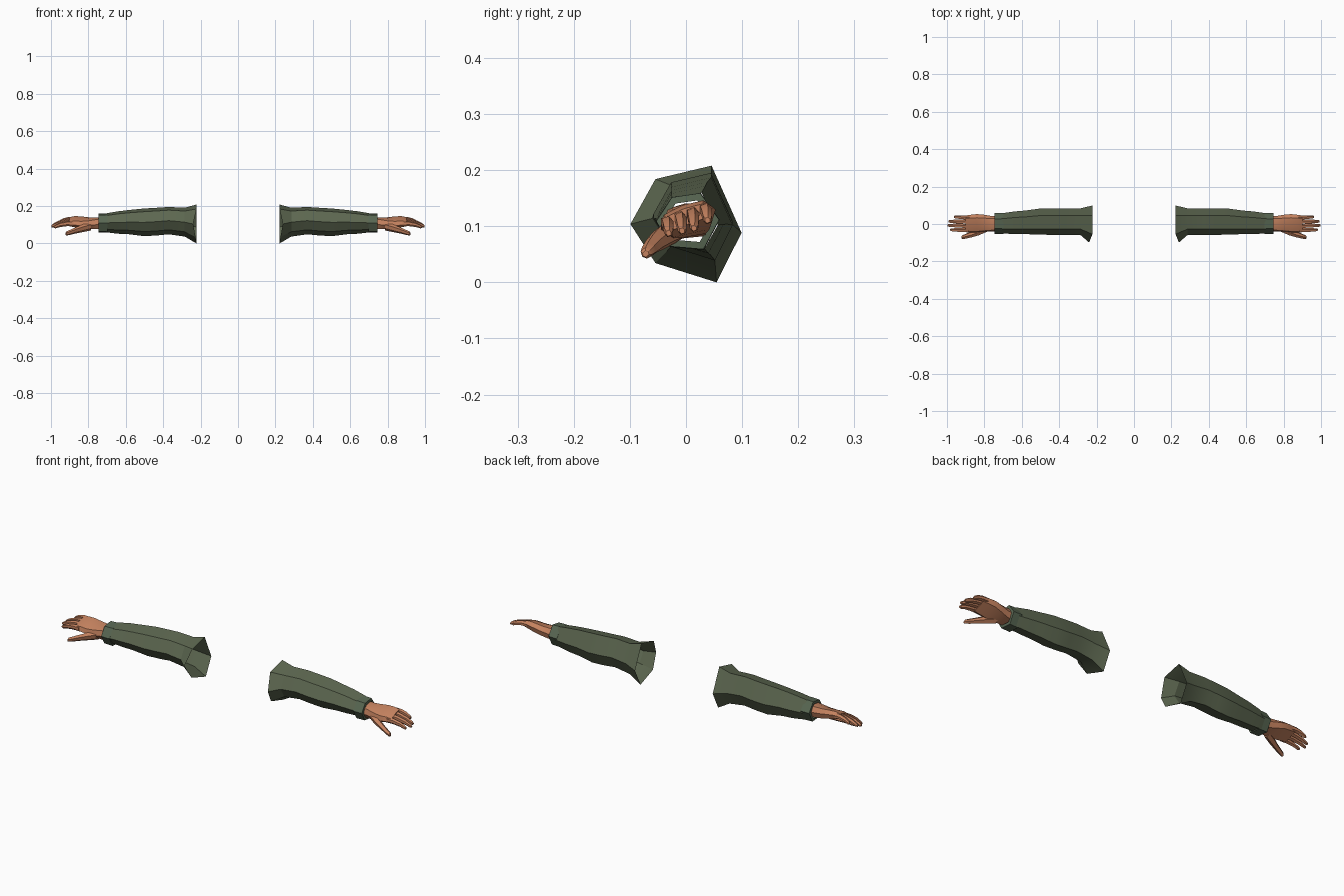
import bpy, bmesh, math
from mathutils import Vector

if "Cube" in bpy.data.objects:
    bpy.data.objects.remove(bpy.data.objects["Cube"])


def material(name, rgb):
    m = bpy.data.materials.new(name)
    m.diffuse_color = (*rgb, 1)
    m.use_nodes = True
    m.node_tree.nodes["Principled BSDF"].inputs["Base Color"].default_value = m.diffuse_color
    return m


OLIVE = material("olive cloth", (0.108, 0.135, 0.080))
CUFF = material("cuff cloth", (0.098, 0.135, 0.085))
SKIN = material("skin", (0.56, 0.225, 0.115))

# Unit cross-sections (y, z), starting at the front edge
SLEEVE_HEX = [(-1, 0), (-.55, .77), (.46, 1), (1, -.15), (.55, -1), (-.55, -.67)]
CUFF_HEX = [(-1, 0), (-.5, .85), (.4, 1), (1, .05), (.5, -1), (-.55, -.9)]
PALM = [(-1, 0), (-.75, .8), (0, 1), (.75, .8), (1, 0), (.7, -.8), (-.7, -.8)]
DIGIT = [(-1, -.1), (-.6, .9), (.6, .9), (1, -.1), (.6, -1), (-.6, -1)]


def section(profile, x, y, z, w, h, tilt=0, rake=()):
    """Ring of points across the arm, optionally rolled, with x offsets per corner."""
    c, s = math.cos(math.radians(tilt)), math.sin(math.radians(tilt))
    ring = []
    for i, (u, v) in enumerate(profile):
        dx = rake[i] if rake else 0
        ring.append((x + dx, y + u * w * c - v * h * s, z + u * w * s + v * h * c))
    return ring


def loft(name, rings, mat, cap_start=False, cap_end=False, angle=28):
    """Skin the rings and mirror the part onto the other arm."""
    bm = bmesh.new()
    loops = [[bm.verts.new(p) for p in r] for r in rings]
    n = len(loops[0])
    for a, b in zip(loops, loops[1:]):
        for i in range(n):
            j = (i + 1) % n
            bm.faces.new((a[i], a[j], b[j], b[i]))
    if cap_start:
        bm.faces.new(loops[0][::-1])
    if cap_end:
        bm.faces.new(loops[-1])
    # Rings run towards +x, so this winding is made outward by one flip test
    f = bm.faces[0] if hasattr(bm.faces, "ensure_lookup_table") and not bm.faces.ensure_lookup_table() else None
    f.normal_update()
    mid = sum((Vector(p) for p in rings[0] + rings[1]), Vector()) / (2 * n)
    if f.normal.dot(f.calc_center_median() - mid) < 0:
        bmesh.ops.reverse_faces(bm, faces=bm.faces[:])
    me = bpy.data.meshes.new(name)
    bm.to_mesh(me)
    bm.free()
    me.materials.append(mat)
    ob = bpy.data.objects.new(name, me)
    bpy.context.collection.objects.link(ob)
    bpy.ops.object.select_all(action='DESELECT')
    ob.select_set(True)
    bpy.context.view_layer.objects.active = ob
    bpy.ops.object.shade_smooth_by_angle(angle=math.radians(angle))
    ob.modifiers.new("other arm", 'MIRROR').use_mirror_merge = False
    return ob


# Sleeve: open, flared shoulder end running down to the wrist
sleeve = [section(SLEEVE_HEX, .222, 0, .104, .099, .104, rake=(.018, 0, 0, 0, 0, .005))]
for x, y, z, w, h in [(.285, .012, .114, .072, .077), (.37, .012, .122, .070, .073),
                      (.43, .013, .117, .071, .074), (.50, .013, .113, .070, .074),
                      (.58, .009, .114, .063, .065), (.64, .007, .112, .060, .060),
                      (.71, .003, .110, .054, .050)]:
    sleeve.append(section(SLEEVE_HEX, x, y, z, w, h))
loft("sleeve", sleeve, OLIVE)

# Cuff band, folded in at both rims
cuff = [section(CUFF_HEX, x, .003, .109, w, h) for x, w, h in
        [(.700, .048, .044), (.697, .057, .051), (.745, .056, .050), (.747, .043, .037)]]
loft("cuff", cuff, CUFF)

# Hand: wrist, back of hand and palm, rolled so the index side is lower
hand = [section(PALM, *p) for p in
        [(.725, .002, .107, .042, .034, 5), (.765, .002, .107, .042, .032, 10),
         (.800, .004, .108, .047, .029, 16), (.840, .004, .112, .052, .026, 20),
         (.875, .002, .116, .050, .023, 20), (.902, .001, .116, .047, .016, 20)]]
loft("hand", hand, SKIN, cap_start=True, cap_end=True)

# Fingers: knuckle position, tip position
fingers = {
    "index_finger": ((-.034, .106), (.983, -.031, .088)),
    "middle_finger": ((-.011, .115), (.998, -.007, .092)),
    "ring_finger": ((.012, .123), (.992, .014, .097)),
    "little_finger": ((.034, .129), (.962, .038, .111)),
}
for name, ((ky, kz), (tx, ty, tz)) in fingers.items():
    rings = []
    for t, r, lift in [(0, .0125, 0), (.35, .0120, .006), (.70, .0105, .006), (.93, .0085, .001), (1, .005, 0)]:
        rings.append(section(DIGIT, .88 + (tx - .88) * t, ky + (ty - ky) * t,
                             kz + (tz - kz) * t + lift, r * .95, r, 20))
    loft(name, rings, SKIN, cap_start=True, cap_end=True)

# Thumb pointing forward and down
thumb = [section(DIGIT, *p) for p in
         [(.785, -.022, .092, .018, .020, 35), (.830, -.041, .082, .018, .019, 40),
          (.868, -.056, .070, .014, .015, 40), (.900, -.066, .059, .012, .012, 40),
          (.918, -.071, .053, .010, .009, 40), (.922, -.072, .051, .006, .005, 40)]]
loft("thumb", thumb, SKIN, cap_start=True, cap_end=True)
